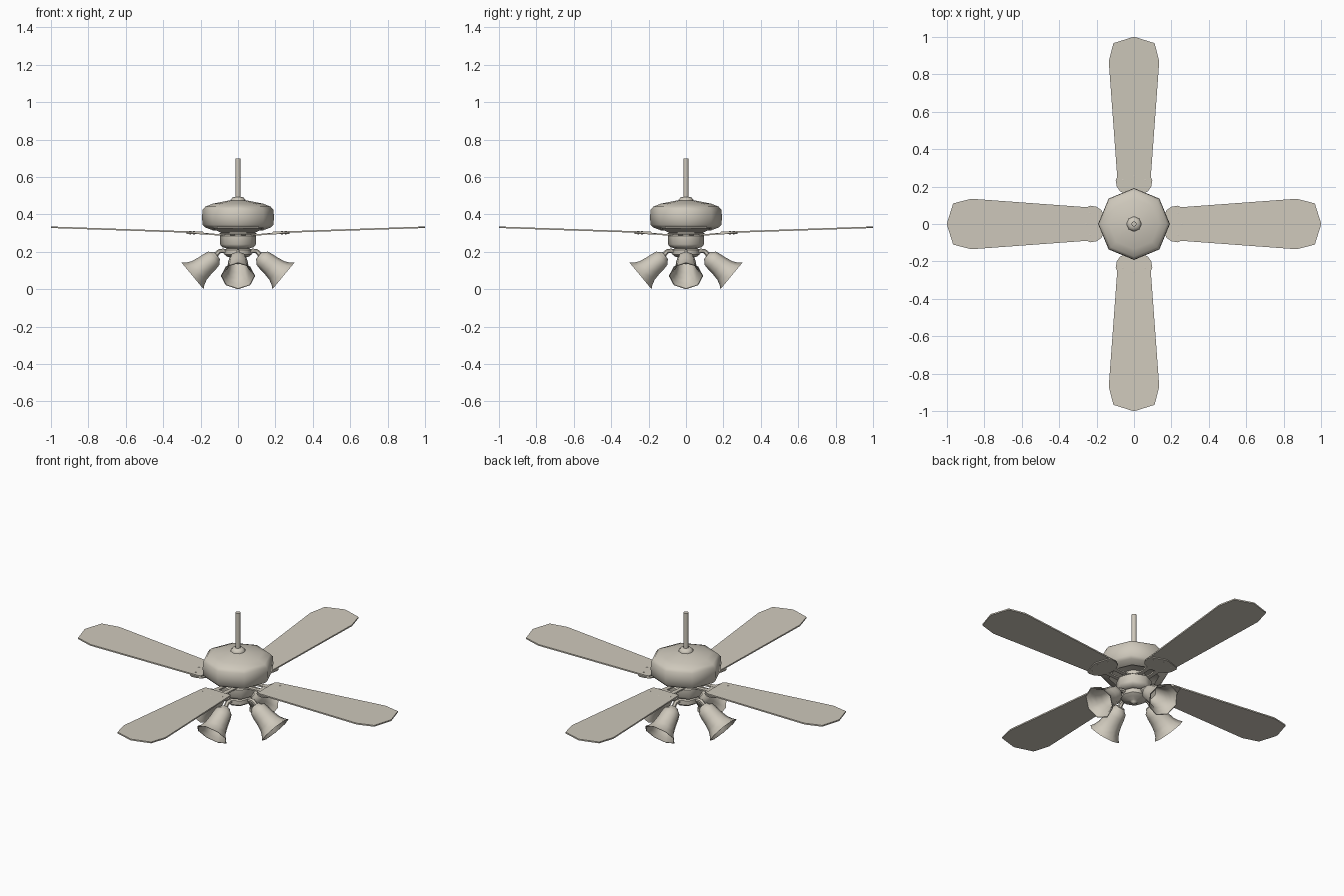
import bpy, bmesh, math
from mathutils import Matrix, Vector

if "Cube" in bpy.data.objects:
    bpy.data.objects.remove(bpy.data.objects["Cube"])

mat = bpy.data.materials.new("warm grey")
mat.diffuse_color = (0.62, 0.58, 0.50, 1)
mat.use_nodes = True
mat.node_tree.nodes["Principled BSDF"].inputs["Base Color"].default_value = mat.diffuse_color


def finish(name, bm, angle=50, matrix=None):
    bmesh.ops.remove_doubles(bm, verts=bm.verts, dist=1e-5)
    bmesh.ops.recalc_face_normals(bm, faces=bm.faces)
    if matrix:
        bm.transform(matrix)
    me = bpy.data.meshes.new(name)
    bm.to_mesh(me)
    bm.free()
    me.materials.append(mat)
    ob = bpy.data.objects.new(name, me)
    bpy.context.collection.objects.link(ob)
    bpy.ops.object.select_all(action='DESELECT')
    ob.select_set(True)
    bpy.context.view_layer.objects.active = ob
    bpy.ops.object.shade_smooth_by_angle(angle=math.radians(angle))
    return ob


def lathe(name, profile, matrix=None, n=8, angle=50):
    """Turn (radius, z) points about z."""
    bm = bmesh.new()
    rings = [[bm.verts.new((r * math.cos(2 * math.pi * i / n), r * math.sin(2 * math.pi * i / n), z))
              for i in range(n)] if r > 0 else [bm.verts.new((0, 0, z))] for r, z in profile]
    for a, b in zip(rings, rings[1:]):
        for i in range(n):
            j = (i + 1) % n
            vs = [a[i % len(a)], a[j % len(a)], b[j % len(b)], b[i % len(b)]]
            vs = list(dict.fromkeys(vs))
            if len(vs) > 2:
                bm.faces.new(vs)
    return finish(name, bm, angle, matrix)


def slab(name, half, zfunc, thick, matrix):
    """Mirrored outline of (x, half width) strips, sloped by zfunc."""
    bm = bmesh.new()
    rows = []
    for x, w in half:
        z = zfunc(x)
        rows.append([bm.verts.new((x, s * w, z + d)) for s, d in
                     ((-1, 0), (1, 0), (1, thick), (-1, thick))])
    for a, b in zip(rows, rows[1:]):
        for i in range(4):
            j = (i + 1) % 4
            bm.faces.new((a[i], a[j], b[j], b[i]))
    bm.faces.new(rows[0])
    bm.faces.new(rows[-1])
    return finish(name, bm, 30, matrix)


def tube(name, pts, rad, matrix, n=6):
    """Round bar along points in the xz plane."""
    bm = bmesh.new()
    rings = []
    for k, p in enumerate(pts):
        d = (Vector(pts[min(k + 1, len(pts) - 1)]) - Vector(pts[max(k - 1, 0)])).normalized()
        side = Vector((-d[1], d[0]))
        rings.append([bm.verts.new((p[0] + side[0] * rad * math.cos(t), rad * math.sin(t),
                                    p[1] + side[1] * rad * math.cos(t)))
                      for t in [2 * math.pi * i / n for i in range(n)]])
    for a, b in zip(rings, rings[1:]):
        for i in range(n):
            bm.faces.new((a[i], a[(i + 1) % n], b[(i + 1) % n], b[i]))
    bm.faces.new(rings[0])
    bm.faces.new(rings[-1])
    return finish(name, bm, 50, matrix)


# Central column
lathe("down_rod", [(0, 0.46), (0.014, 0.46), (0.014, 0.70), (0, 0.70)])
lathe("rod_collar", [(0, 0.46), (0.04, 0.462), (0.04, 0.478), (0.03, 0.49), (0.014, 0.494), (0, 0.494)])
lathe("motor_housing", [(0, 0.476), (0.05, 0.474), (0.135, 0.457), (0.175, 0.441), (0.19, 0.425),
                        (0.192, 0.385), (0.19, 0.345), (0.175, 0.33), (0.135, 0.315), (0.12, 0.325), (0, 0.325)])
lathe("neck", [(0, 0.33), (0.065, 0.33), (0.065, 0.285), (0, 0.285)])
lathe("switch_hub", [(0, 0.295), (0.08, 0.295), (0.096, 0.285), (0.096, 0.24), (0.085, 0.225),
                     (0.06, 0.218), (0, 0.218)])
lathe("light_fitter", [(0, 0.222), (0.05, 0.222), (0.073, 0.21), (0.073, 0.185), (0.055, 0.172),
                       (0.022, 0.167), (0.016, 0.158), (0, 0.148)])

# Bell shade: open shell, outside then inside
bell = [(0, -0.172), (0.026, -0.17), (0.034, -0.158), (0.046, -0.148), (0.052, -0.12), (0.056, -0.085),
        (0.064, -0.045), (0.077, -0.018), (0.092, 0.0),
        (0.088, 0.0), (0.073, -0.018), (0.060, -0.045), (0.052, -0.085), (0.047, -0.12),
        (0.038, -0.145), (0, -0.15)]
axis = Vector((0.77, 0, -0.638)).normalized()
xax = Vector((0.638, 0, 0.77)).normalized()
yax = axis.cross(xax)
tilt = Matrix((xax, yax, axis)).transposed().to_4x4()
tilt = Matrix.Translation((0.243, 0, 0.071)) @ tilt

blade = [(0.185, 0.08), (0.20, 0.086), (0.87, 0.135), (0.967, 0.11), (1.0, 0.004)]
bracket = [(0.155, 0.03), (0.175, 0.075), (0.20, 0.092), (0.235, 0.098), (0.25, 0.09), (0.262, 0.05), (0.275, 0.01)]


def blade_z(x):
    return 0.299 + (x - 0.185) * 0.0345


for i in range(4):
    rot = Matrix.Rotation(i * math.pi / 2, 4, 'Z')
    slab(f"blade_{i}", blade, blade_z, 0.008, rot)
    slab(f"blade_bracket_{i}", bracket, lambda x: blade_z(x) - 0.006, 0.0065, rot)
    # Pair of arms from the hub to each bracket
    for s in (-1, 1):
        arm = rot @ Matrix.Translation((0, s * 0.03, 0))
        slab(f"blade_arm_{i}_{s}", [(0.06, 0.014), (0.12, 0.011), (0.18, 0.016)],
             lambda x: 0.287 + max(0, x - 0.11) * 0.09, 0.008, arm)
    # Bracket screws
    for x, y in ((0.235, 0.06), (0.235, -0.06), (0.255, 0)):
        lathe(f"screw_{i}", [(0, 0.001), (0.006, 0), (0.006, -0.016), (0, -0.018)],
              rot @ Matrix.Translation((x, y, blade_z(x) + 0.009)), 6)
    # Light arm and shade
    tube(f"light_arm_{i}", [(0.05, 0.195), (0.08, 0.205), (0.10, 0.203), (0.113, 0.19), (0.12, 0.172)],
         0.012, rot)
    lathe(f"bell_shade_{i}", bell, rot @ tilt)
